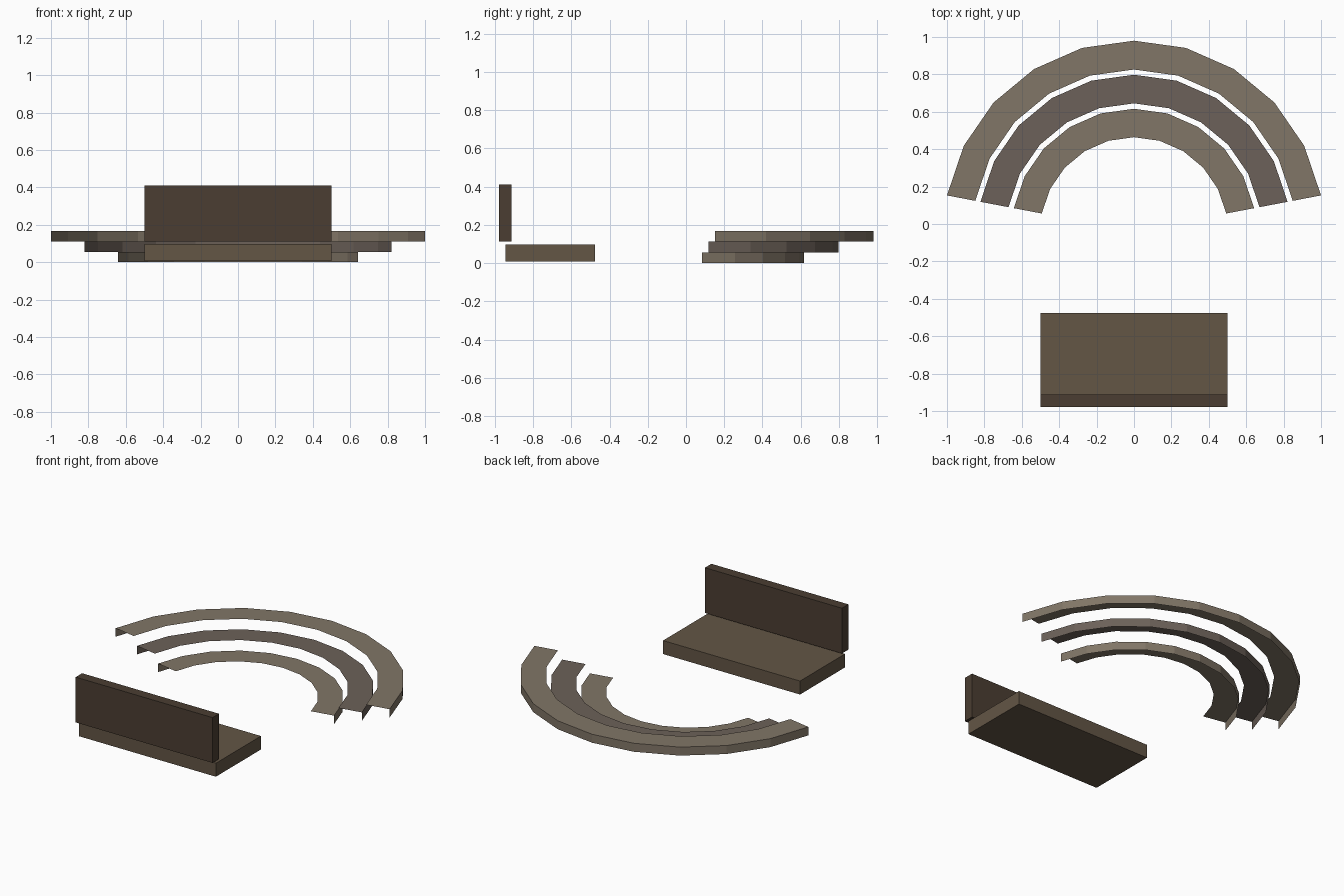
import bpy
import bmesh
import math

if "Cube" in bpy.data.objects:
    bpy.data.objects.remove(bpy.data.objects["Cube"])


def material(name, rgb):
    m = bpy.data.materials.new(name)
    m.diffuse_color = (*rgb, 1)
    m.use_nodes = True
    m.node_tree.nodes["Principled BSDF"].inputs["Base Color"].default_value = m.diffuse_color
    return m


def finish(name, bm, mat):
    me = bpy.data.meshes.new(name)
    bm.to_mesh(me)
    bm.free()
    me.materials.append(mat)
    ob = bpy.data.objects.new(name, me)
    bpy.context.collection.objects.link(ob)
    return ob


def box(name, lo, hi, mat):
    bm = bmesh.new()
    bmesh.ops.create_cube(bm, size=1)
    for v in bm.verts:
        for i in range(3):
            v.co[i] = lo[i] if v.co[i] < 0 else hi[i]
    return finish(name, bm, mat)


CENTRE_Y = -0.038
START = math.radians(10.8)
SEGMENTS = 10


def tier(name, r_in, r_out, z0, z1, mat):
    """Open seating step: flat tread plus outer riser, swept along the arc."""
    bm = bmesh.new()
    profile = [(r_in, z1), (r_out, z1), (r_out, z0)]
    rows = []
    for i in range(SEGMENTS + 1):
        a = START + (math.pi - 2 * START) * i / SEGMENTS
        rows.append([bm.verts.new((r * math.cos(a), CENTRE_Y + r * math.sin(a), z))
                     for r, z in profile])
    for p, q in zip(rows, rows[1:]):
        for k in range(2):
            bm.faces.new((p[k], p[k + 1], q[k + 1], q[k]))
    return finish(name, bm, mat)


light_stone = material("light_stone", (0.22, 0.18, 0.135))
dark_stone = material("dark_stone", (0.15, 0.12, 0.10))
stage_wood = material("stage_wood", (0.125, 0.092, 0.06))
wall_wood = material("wall_wood", (0.07, 0.048, 0.032))

# Three rising seating tiers
for n in range(3):
    tier(f"seating_tier_{n + 1}", 0.502 + 0.181 * n, 0.654 + 0.182 * n,
         0.056 * n, 0.056 * (n + 1), dark_stone if n == 1 else light_stone)

# Stage platform and the wall behind it
box("stage", (-0.5, -0.945, 0.008), (0.5, -0.475, 0.097), stage_wood)
box("stage_back_wall", (-0.5, -0.979, 0.112), (0.5, -0.912, 0.411), wall_wood)
